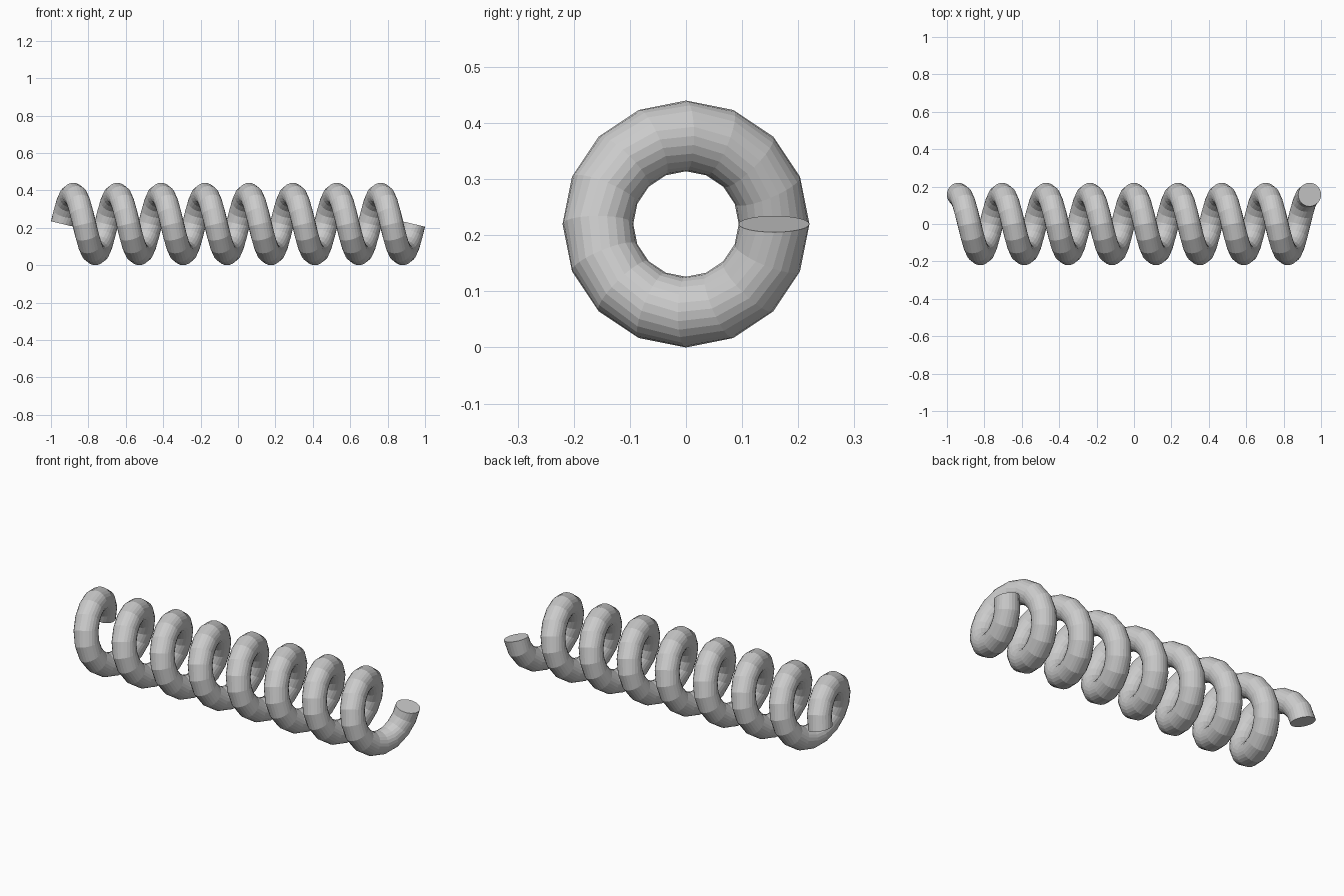
import bpy, bmesh
from math import sin, cos, pi
from mathutils import Vector

if "Cube" in bpy.data.objects:
    bpy.data.objects.remove(bpy.data.objects["Cube"])

TURNS, STEPS, SIDES = 8, 16, 24
COIL_R, WIRE_R, LENGTH, AXIS_Z = 0.157, 0.063, 1.878, 0.22
PITCH = LENGTH / TURNS

bm = bmesh.new()


def wire_ring(i):
    """Circle of wire perpendicular to the helix at step i."""
    a = 2 * pi * i / STEPS
    radial = Vector((0, cos(a), sin(a)))
    tangent = Vector((PITCH / (2 * pi), -COIL_R * sin(a), COIL_R * cos(a))).normalized()
    side = tangent.cross(radial)
    centre = Vector((-LENGTH / 2 + PITCH * i / STEPS, 0, AXIS_Z)) + COIL_R * radial
    return [bm.verts.new(centre + WIRE_R * (cos(t) * radial + sin(t) * side))
            for t in (2 * pi * k / SIDES for k in range(SIDES))]


# Coiled wire
rings = [wire_ring(i) for i in range(TURNS * STEPS + 1)]
for lo, hi in zip(rings, rings[1:]):
    for k in range(SIDES):
        n = (k + 1) % SIDES
        bm.faces.new((lo[k], lo[n], hi[n], hi[k]))

# Flat cut ends
bm.faces.new(rings[0][::-1])
bm.faces.new(rings[-1])
bmesh.ops.recalc_face_normals(bm, faces=bm.faces)

mesh = bpy.data.meshes.new("coil_spring")
bm.to_mesh(mesh)
bm.free()
spring = bpy.data.objects.new("coil_spring", mesh)
bpy.context.collection.objects.link(spring)
